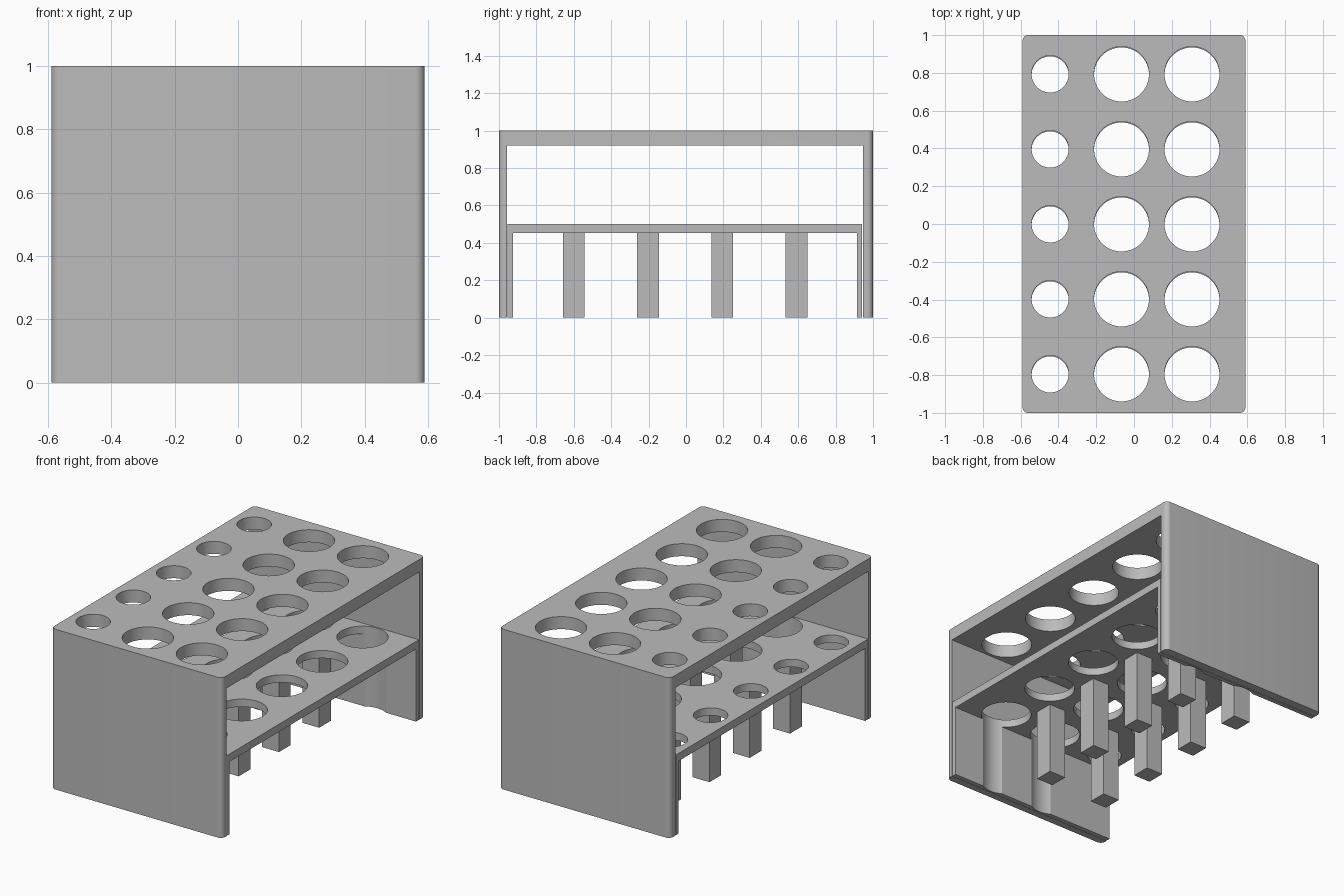
import bpy
import bmesh
from math import radians
from mathutils import Matrix, Vector

default = bpy.data.objects.get("Cube")
if default:
    bpy.data.objects.remove(default, do_unlink=True)

# Single plain grey for the whole rack
grey = bpy.data.materials.new("light grey plastic")
grey.use_nodes = True
grey.diffuse_color = (0.5, 0.5, 0.5, 1)
grey.node_tree.nodes["Principled BSDF"].inputs["Base Color"].default_value = (0.5, 0.5, 0.5, 1)


def add_object(name, bm):
    mesh = bpy.data.meshes.new(name)
    bm.to_mesh(mesh)
    bm.free()
    mesh.materials.append(grey)
    obj = bpy.data.objects.new(name, mesh)
    bpy.context.collection.objects.link(obj)
    return obj


def add_box(name, low, high, corner=0):
    """Box between two corners, optionally with rounded upright edges."""
    low, high = Vector(low), Vector(high)
    bm = bmesh.new()
    bmesh.ops.create_cube(bm, size=1)
    for v in bm.verts:
        v.co = (low + high) / 2 + v.co * (high - low)
    if corner:
        upright = [e for e in bm.edges
                   if abs(e.verts[0].co.z - e.verts[1].co.z) > 0.01]
        bmesh.ops.bevel(bm, geom=upright, offset=corner, segments=8,
                        profile=0.5, affect='EDGES')
    return add_object(name, bm)


def cut(target, cutter):
    mod = target.modifiers.new("cut", 'BOOLEAN')
    mod.operation = 'DIFFERENCE'
    mod.solver = 'EXACT'
    mod.object = cutter
    bpy.ops.object.select_all(action='DESELECT')
    bpy.context.view_layer.objects.active = target
    target.select_set(True)
    bpy.ops.object.modifier_apply(modifier=mod.name)
    bpy.data.objects.remove(cutter, do_unlink=True)


PITCH = 0.397
COLUMNS = [(-0.444, 0.098), (-0.066, 0.1455), (0.307, 0.1455)]


def hole_cutter(y_shift):
    """Grid of upright cylinders: one narrow column and two wide ones."""
    bm = bmesh.new()
    for x, radius in COLUMNS:
        for row in range(-2, 3):
            bmesh.ops.create_cone(
                bm, cap_ends=True, segments=72, radius1=radius, radius2=radius,
                depth=3, matrix=Matrix.Translation((x, row * PITCH + y_shift, 0.5)))
    return add_object("hole_cutter", bm)


def smooth(obj):
    bpy.ops.object.select_all(action='DESELECT')
    bpy.context.view_layer.objects.active = obj
    obj.select_set(True)
    bpy.ops.object.shade_smooth_by_angle(angle=radians(30))


# Outer shell: top plate with two end walls
shell = add_box("outer_shell", (-0.59, -1, 0), (0.59, 1, 1), corner=0.03)
cut(shell, add_box("shell_cutter", (-1, -0.956, -1), (1, 0.947, 0.922)))
cut(shell, hole_cutter(0))
smooth(shell)

# Inner shelf with thin end walls, grooved where the wide holes meet them
SHIFT = -0.005
shelf = add_box("inner_shelf", (-0.589, -0.954, 0), (0.589, 0.942, 0.5))
cut(shelf, add_box("shelf_cutter", (-1, -0.925, -1), (1, 0.914, 0.452)))
cut(shelf, hole_cutter(SHIFT))
smooth(shelf)

# Square support posts between the holes
HALF = 0.058
for side, x in (("right", -0.28), ("left", 0.13)):
    for i in range(4):
        y = (i - 1.5) * PITCH + SHIFT
        add_box(f"{side}_post_{i + 1}", (x - HALF, y - HALF, 0),
                (x + HALF, y + HALF, 0.453))
